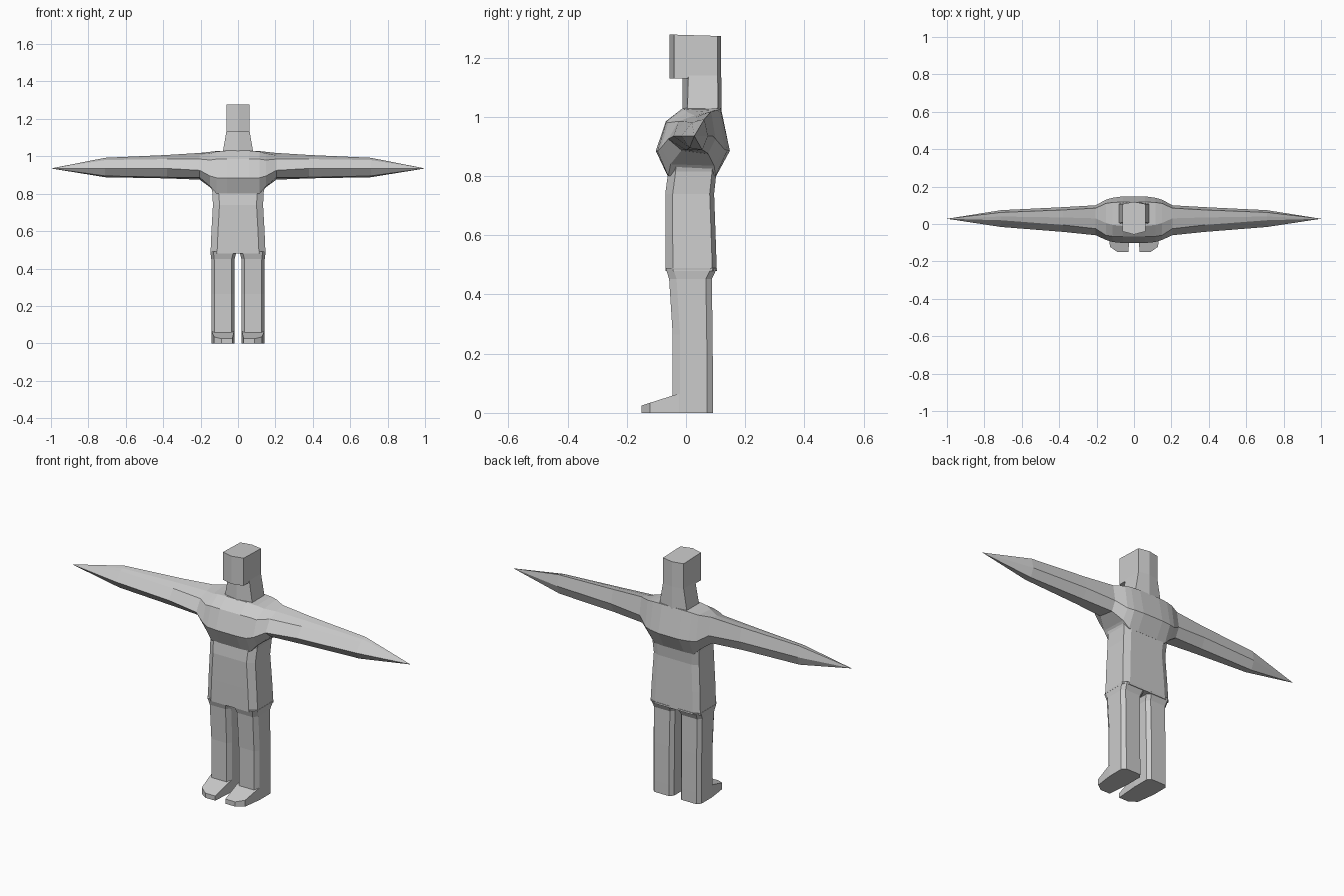
import bpy, bmesh

if "Cube" in bpy.data.objects:
    bpy.data.objects.remove(bpy.data.objects["Cube"])

# One plain grey for the whole figure
grey = bpy.data.materials.new("plain_grey")
grey.diffuse_color = (0.6, 0.6, 0.6, 1)
grey.use_nodes = True
grey.node_tree.nodes["Principled BSDF"].inputs["Base Color"].default_value = grey.diffuse_color


def loft(name, rings):
    """Skin a list of equal-length point rings and cap both ends."""
    bm = bmesh.new()
    loops = [[bm.verts.new(p) for p in ring] for ring in rings]
    n = len(loops[0])
    for a, b in zip(loops, loops[1:]):
        for i in range(n):
            j = (i + 1) % n
            bm.faces.new((a[i], a[j], b[j], b[i]))
    bm.faces.new(loops[0][::-1])
    bm.faces.new(loops[-1])
    bmesh.ops.remove_doubles(bm, verts=bm.verts, dist=0.0005)
    bmesh.ops.recalc_face_normals(bm, faces=bm.faces)
    me = bpy.data.meshes.new(name)
    bm.to_mesh(me)
    bm.free()
    me.materials.append(grey)
    ob = bpy.data.objects.new(name, me)
    bpy.context.collection.objects.link(ob)
    return ob


def octagon(z, x0, x1, y0, y1, cx, cf, cb):
    """Chamfered rectangle at height z: cx side cut, cf front cut, cb back cut."""
    return [(x0 + cx, y0, z), (x1 - cx, y0, z), (x1, y0 + cf, z), (x1, y1 - cb, z),
            (x1 - cx, y1, z), (x0 + cx, y1, z), (x0, y1 - cb, z), (x0, y0 + cf, z)]


def hexagon(z, w, front, side_front, side_back, back):
    """Head outline with a ridge at the front and the back."""
    return [(0, front, z), (w, side_front, z), (w, side_back, z),
            (0, back, z), (-w, side_back, z), (-w, side_front, z)]


# Chest and arms: (y, z) sections along x, ordered
# back top, top, front top, front, front bottom, back bottom, back
sections = {
    0.06: [(.118, 1.03), (-.01, 1.03), (-.068, .985), (-.102, .885), (-.062, .80), (.102, .80), (.148, .885)],
    0.115: [(.115, 1.028), (-.005, 1.025), (-.066, .985), (-.096, .885), (-.06, .80), (.1, .80), (.14, .887)],
    0.15: [(.11, 1.024), (.005, 1.015), (-.06, .98), (-.085, .895), (-.052, .84), (.095, .835), (.13, .89)],
    0.205: [(.085, 1.018), (.03, 1.005), (-.025, .985), (-.06, .925), (-.015, .887), (.075, .875), (.1, .925)],
    0.38: [(.075, 1.007), (.035, 1.0), (-.005, .985), (-.042, .935), (.0, .888), (.065, .882), (.09, .935)],
    0.71: [(.062, .992), (.04, .987), (.02, .98), (-.016, .935), (.012, .895), (.055, .888), (.074, .935)],
    1.0: [(.028, .935)] * 7,
}
keys = sorted(sections)
stations = [-k for k in reversed(keys)] + keys
loft("chest_and_arms", [[(x, y, z) for y, z in sections[abs(x)]] for x in stations])

# Torso: tapering chamfered column
torso = [(.48, .147, -.069, .104), (.60, .142, -.070, .100), (.74, .134, -.070, .095),
         (.815, .138, -.060, .103), (.85, .148, -.058, .100)]
loft("torso", [octagon(z, -w, w, f, b, .035, .025, .015) for z, w, f, b in torso])

# Neck and the head that juts forward over it
loft("neck", [hexagon(.99, .085, -.012, .005, .108, .12),
              hexagon(1.03, .08, -.012, .005, .108, .12),
              hexagon(1.14, .061, -.012, .008, .107, .119)])
head_top = [(x, y, z - (y + .055) * .03)
            for x, y, z in hexagon(1.278, .061, -.056, -.04, .107, .119)]
loft("head", [hexagon(1.13, .061, -.056, -.04, .107, .119), head_top])

# Legs and feet, one per side
for side, s in (("left", 1), ("right", -1)):
    def flip(ring):
        return [(s * x, y, z) for x, y, z in ring]

    leg = [(.49, .008, .148, -.069, .105), (.452, .018, .143, -.057, .087),
           (.265, .02, .142, -.045, .090), (.06, .02, .142, -.045, .091),
           (0, .02, .142, -.045, .091)]
    loft(side + "_leg", [flip(octagon(z, a, b, f, k, .016, .025, .02))
                         for z, a, b, f, k in leg])
    # Wedge foot with a cut outer toe corner
    foot = [(-.15, .03, .088, .025), (-.122, .028, .128, .034),
            (-.04, .022, .139, .06), (-.015, .02, .142, .066)]
    loft(side + "_foot", [flip([(a, y, 0), (b, y, 0), (b, y, h), (a, y, h)])
                          for y, a, b, h in foot])
